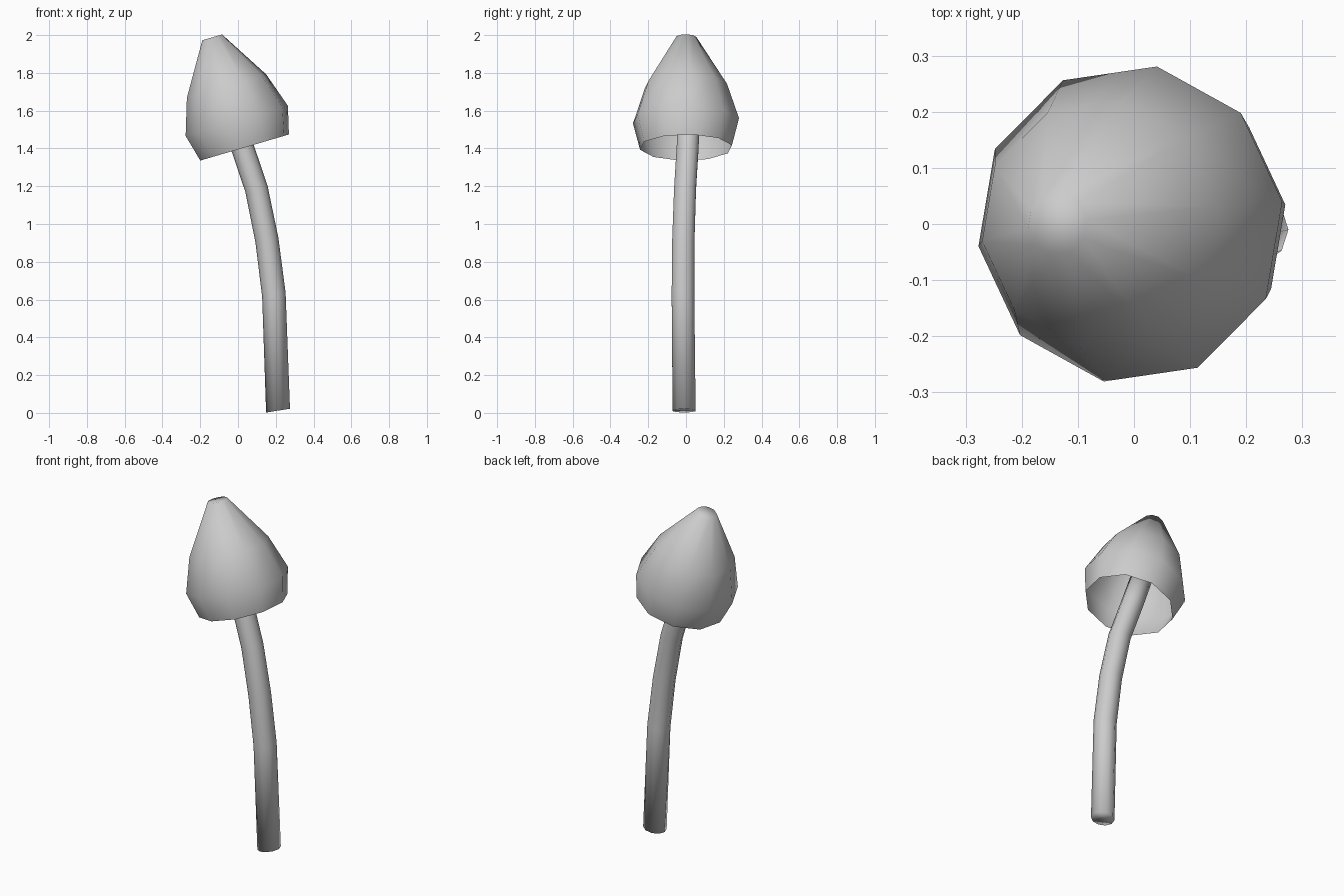
import bpy, bmesh, math

if "Cube" in bpy.data.objects:
    bpy.data.objects.remove(bpy.data.objects["Cube"])

def loft(name, rings, sides, phase, close_bottom, close_top):
    """Skin round rings given as (x, y, z, radius, lean in degrees)."""
    bm = bmesh.new()
    loops = []
    for x, y, z, r, lean in rings:
        t = math.radians(lean)
        loop = []
        for i in range(sides):
            a = math.radians(phase) + 2 * math.pi * i / sides
            u, v = r * math.cos(a), r * math.sin(a)
            loop.append(bm.verts.new((x + u * math.cos(t), y + v, z + u * math.sin(t))))
        loops.append(loop)
    for low, high in zip(loops, loops[1:]):
        for i in range(sides):
            j = (i + 1) % sides
            bm.faces.new((low[i], low[j], high[j], high[i]))
    if close_bottom:
        bm.faces.new(loops[0][::-1])
    if close_top:
        bm.faces.new(loops[-1])
    for f in bm.faces:
        f.smooth = True
    mesh = bpy.data.meshes.new(name)
    bm.to_mesh(mesh)
    bm.free()
    obj = bpy.data.objects.new(name, mesh)
    bpy.context.collection.objects.link(obj)
    return obj

# Cap: open ten-sided bell, profile (distance along axis, radius) on a leaning axis
LEAN = 16.4
s, c = math.sin(math.radians(LEAN)), math.cos(math.radians(LEAN))
profile = [(0, 0.247), (0.147, 0.285), (0.339, 0.221), (0.608, 0.055)]
loft("mushroom_cap",
     [(0.035 - d * s, 0, 1.405 + d * c, r, LEAN) for d, r in profile],
     10, 8, False, True)

# Stem: curved tube running up inside the cap
loft("mushroom_stem", [
    (0.212, -0.010, 0.012, 0.064, 9),
    (0.190, -0.016, 0.625, 0.063, 10),
    (0.153, -0.014, 0.915, 0.062, 12),
    (0.098, -0.005, 1.185, 0.061, 16),
    (0.022, 0.009, 1.410, 0.061, 18),
    (-0.050, 0.015, 1.620, 0.060, 18),
], 10, 0, True, True)
